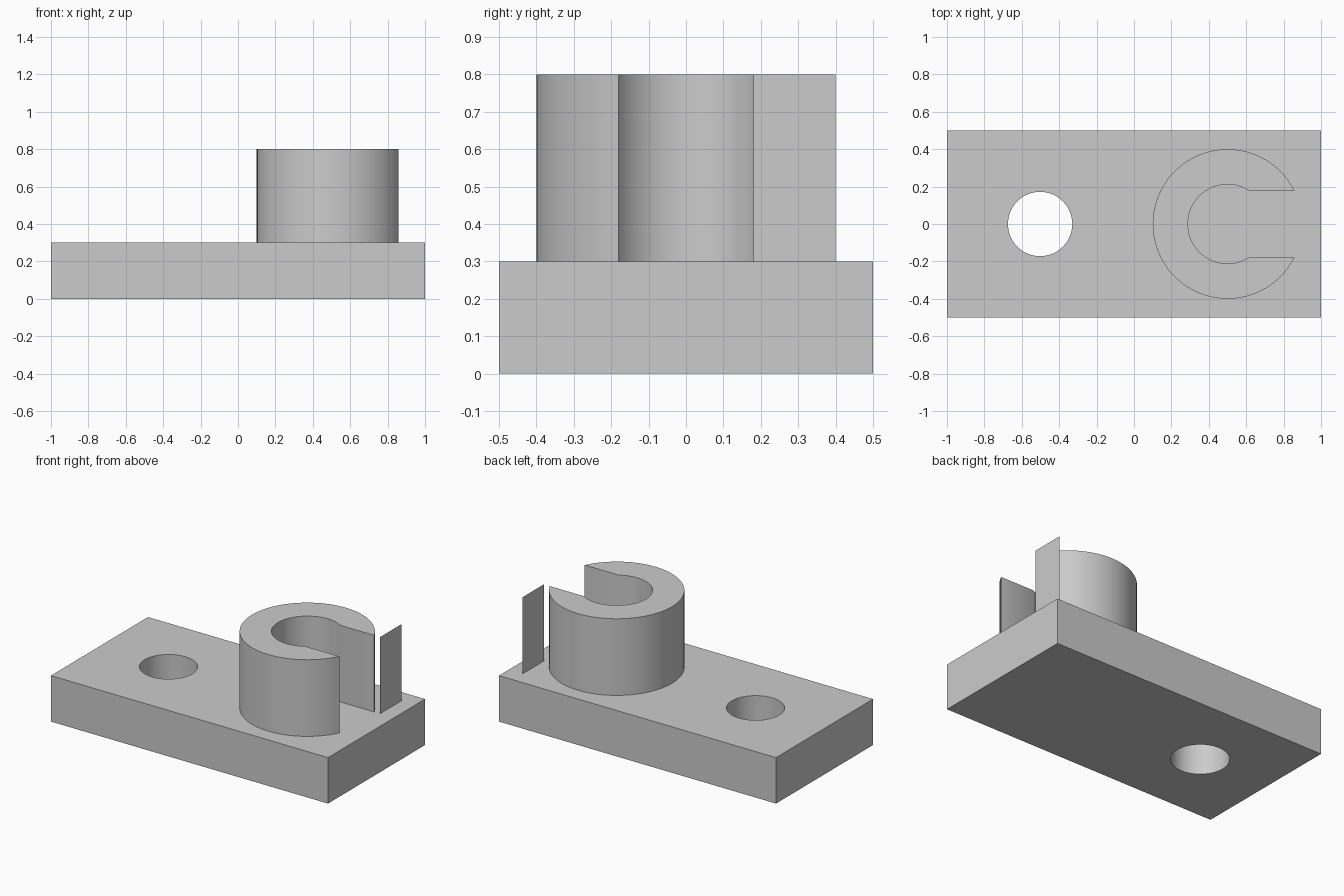
import bpy
import bmesh
from math import asin, cos, sin, pi, radians

cube = bpy.data.objects.get("Cube")
if cube:
    bpy.data.objects.remove(cube, do_unlink=True)

GREY = (0.6, 0.6, 0.6, 1.0)
grey = bpy.data.materials.new("plain_grey")
grey.use_nodes = True
grey.diffuse_color = GREY
grey.node_tree.nodes["Principled BSDF"].inputs["Base Color"].default_value = GREY


def arc(cx, radius, start, end, steps):
    """Points along an arc centred on (cx, 0), both ends included."""
    angles = [start + (end - start) * i / steps for i in range(steps + 1)]
    return [(cx + radius * cos(a), radius * sin(a)) for a in angles]


def add_object(name, bm):
    mesh = bpy.data.meshes.new(name)
    bm.to_mesh(mesh)
    bm.free()
    mesh.materials.append(grey)
    obj = bpy.data.objects.new(name, mesh)
    bpy.context.collection.objects.link(obj)
    return obj


def extrude_outline(name, loops, bottom, top):
    """Solid from a flat outline; any further loops become holes."""
    bm = bmesh.new()
    edges = []
    for loop in loops:
        verts = [bm.verts.new((x, y, bottom)) for x, y in loop]
        edges += [bm.edges.new((v, verts[i - 1])) for i, v in enumerate(verts)]
    bmesh.ops.triangle_fill(bm, edges=edges, use_beauty=True, use_dissolve=False)
    result = bmesh.ops.extrude_face_region(bm, geom=bm.faces[:], use_keep_orig=True)
    raised = [g for g in result["geom"] if isinstance(g, bmesh.types.BMVert)]
    bmesh.ops.translate(bm, verts=raised, vec=(0, 0, top - bottom))
    bmesh.ops.recalc_face_normals(bm, faces=bm.faces[:])
    obj = add_object(name, bm)
    bpy.ops.object.select_all(action="DESELECT")
    obj.select_set(True)
    bpy.context.view_layer.objects.active = obj
    bpy.ops.object.shade_smooth_by_angle(angle=radians(30))
    return obj


BASE_TOP, RING_TOP = 0.3, 0.8
OUTER, INNER, SLOT = 0.4, 0.212, 0.18

# Base plate with a round through hole
rectangle = [(-1, -0.5), (1, -0.5), (1, 0.5), (-1, 0.5)]
hole = arc(-0.502, 0.172, 0, 2 * pi, 64)[:-1]
extrude_outline("base_plate", [rectangle, hole], 0, BASE_TOP)

# Upright ring, slotted towards the end of the base
a_out, a_in = asin(SLOT / OUTER), asin(SLOT / INNER)
ring = arc(0.5, OUTER, a_out, 2 * pi - a_out, 64)
ring += arc(0.5, INNER, 2 * pi - a_in, a_in, 48)
extrude_outline("slotted_ring", [ring], BASE_TOP, RING_TOP)

# Thin upright sheet beside the slot
bm = bmesh.new()
corners = [(SLOT, BASE_TOP), (OUTER, BASE_TOP), (OUTER, RING_TOP), (SLOT, RING_TOP)]
bm.faces.new([bm.verts.new((0.9, y, z)) for y, z in corners])
add_object("upright_sheet", bm)
